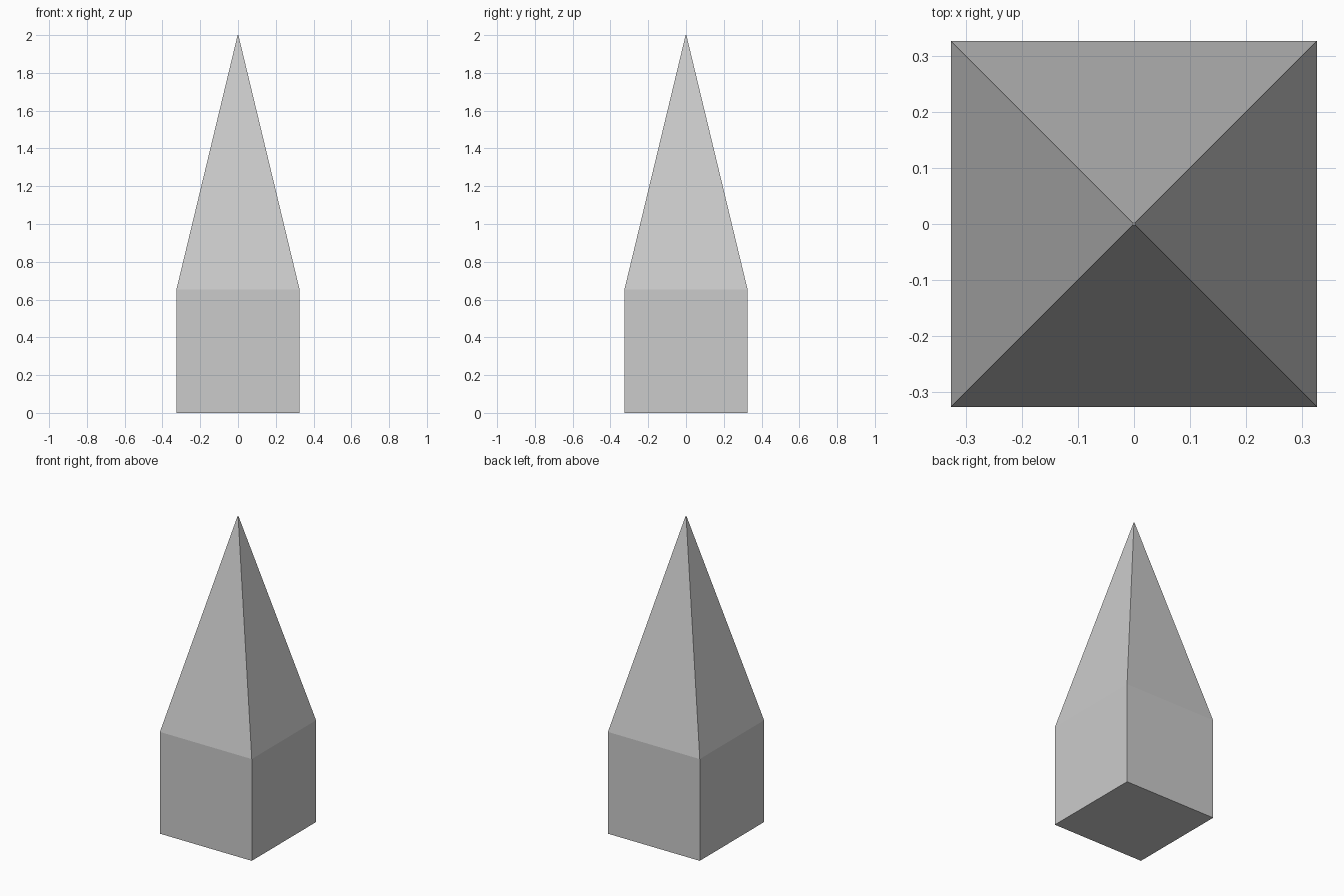
import bpy, bmesh

if "Cube" in bpy.data.objects:
    bpy.data.objects.remove(bpy.data.objects["Cube"])

HALF, SHOULDER, TOP, TIP = 0.326, 0.653, 2.0, 0.002

# Square rings from the base up: base, shoulder, tiny blunt tip
bm = bmesh.new()
rings = []
for half, z in ((HALF, 0), (HALF, SHOULDER), (TIP, TOP)):
    rings.append([bm.verts.new((sx * half, sy * half, z))
                  for sx, sy in ((-1, -1), (1, -1), (1, 1), (-1, 1))])

# Side walls and sloping spire faces
for low, high in zip(rings, rings[1:]):
    for i in range(4):
        j = (i + 1) % 4
        bm.faces.new((low[i], low[j], high[j], high[i]))

# Bottom and tip caps
bm.faces.new(rings[0][::-1])
bm.faces.new(rings[-1])

mesh = bpy.data.meshes.new("pointed_block")
bm.to_mesh(mesh)
bm.free()
bpy.context.collection.objects.link(bpy.data.objects.new("pointed_block", mesh))
